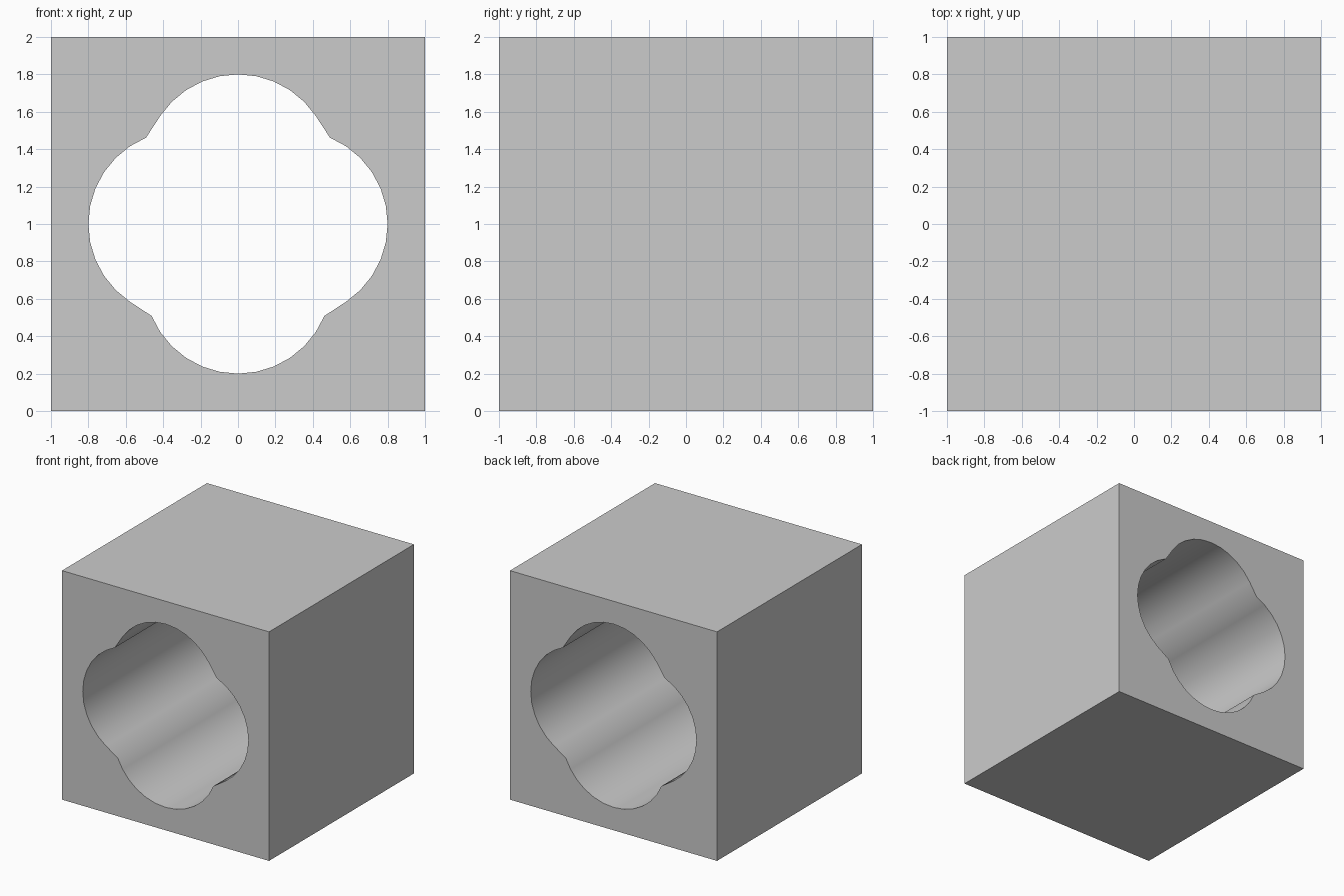
import bpy, bmesh
from math import radians, sin, cos

if "Cube" in bpy.data.objects:
    bpy.data.objects.remove(bpy.data.objects["Cube"])

R, OFF, STEP = 0.5, 0.3, 11.25   # lobe radius, lobe centre offset, 32-sided arcs


def lobe(direction, first, last):
    """Arc vertices of one lobe, centred around a direction in degrees."""
    cx, cz = OFF * cos(radians(direction)), 1 + OFF * sin(radians(direction))
    return [(cx + R * cos(radians(direction + k * STEP)),
             cz + R * sin(radians(direction + k * STEP)))
            for k in range(first, last + 1)]


# Four-lobed opening: the side lobes own the upper notches, the bottom lobe the lower ones
opening = lobe(0, -5, 6) + lobe(90, -5, 5) + lobe(180, -6, 5) + lobe(270, -6, 6)
outline = [(-1, 0), (1, 0), (1, 2), (-1, 2)]

# Front face with the opening, extruded to the back
bm = bmesh.new()
edges = []
for loop in (outline, opening):
    verts = [bm.verts.new((x, -1, z)) for x, z in loop]
    edges += [bm.edges.new((verts[i - 1], verts[i])) for i in range(len(verts))]
bmesh.ops.triangle_fill(bm, edges=edges, use_beauty=True, normal=(0, -1, 0))
ext = bmesh.ops.extrude_face_region(bm, geom=bm.faces[:])
bmesh.ops.translate(bm, vec=(0, 2, 0),
                    verts=[g for g in ext["geom"] if isinstance(g, bmesh.types.BMVert)])
bmesh.ops.recalc_face_normals(bm, faces=bm.faces[:])

mesh = bpy.data.meshes.new("block_with_quatrefoil_opening")
bm.to_mesh(mesh)
bm.free()
block = bpy.data.objects.new("block_with_quatrefoil_opening", mesh)
bpy.context.collection.objects.link(block)

# Smooth tunnel wall, sharp outer edges
bpy.context.view_layer.objects.active = block
block.select_set(True)
bpy.ops.object.shade_smooth_by_angle(angle=radians(30))
